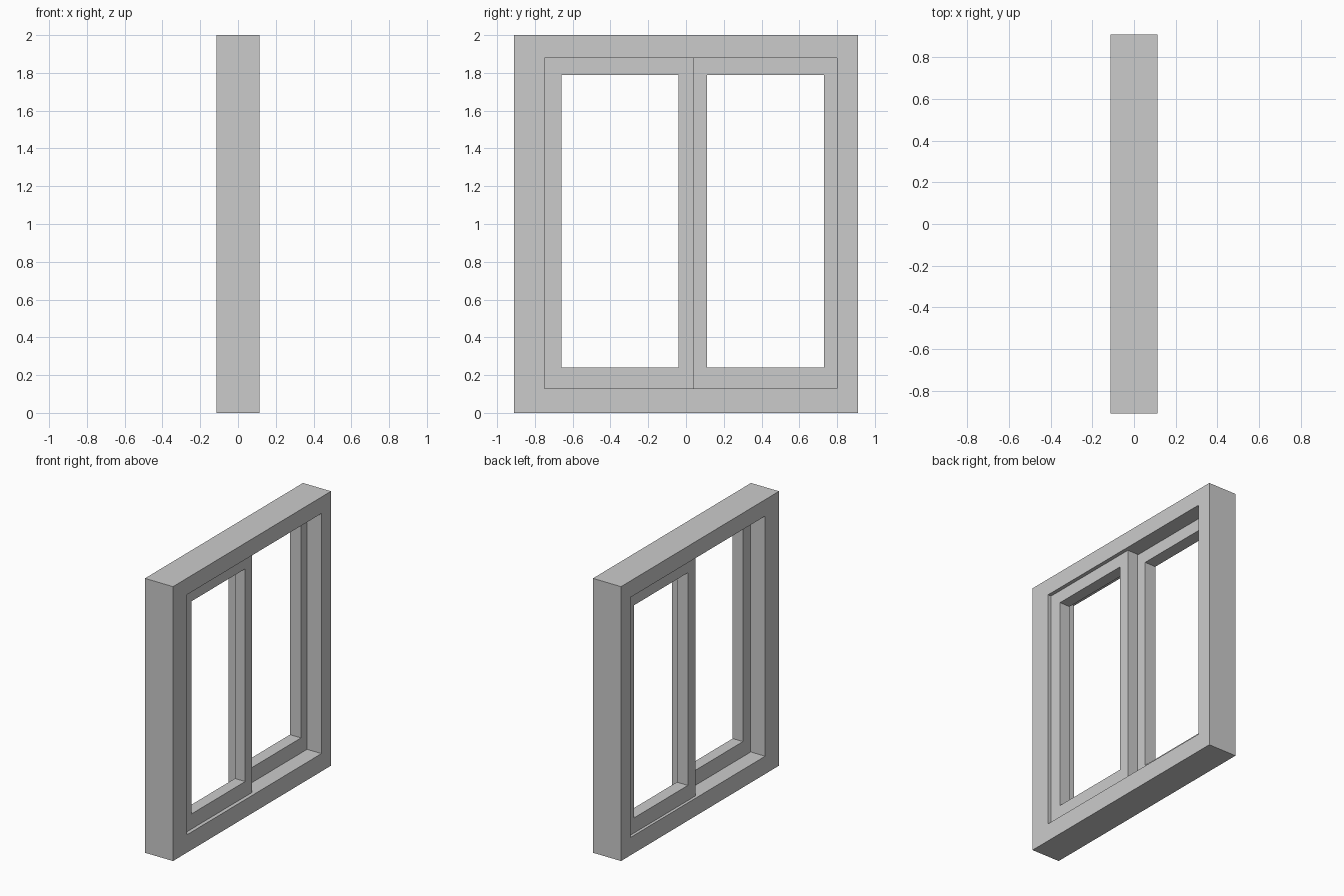
import bpy
import bmesh

cube = bpy.data.objects.get("Cube")
if cube:
    bpy.data.objects.remove(cube, do_unlink=True)

# Single grey finish
grey = bpy.data.materials.new("window grey")
grey.use_nodes = True
colour = (0.6, 0.6, 0.6, 1)
grey.diffuse_color = colour
grey.node_tree.nodes["Principled BSDF"].inputs["Base Color"].default_value = colour


def rectangular_frame(name, outer, inner, x_back, x_front):
    """Extrude a rectangular ring along x; outer and inner are (y0, y1, z0, z1)."""
    bm = bmesh.new()

    def loop(rect):
        y0, y1, z0, z1 = rect
        corners = ((y0, z0), (y1, z0), (y1, z1), (y0, z1))
        return [bm.verts.new((x_back, y, z)) for y, z in corners]

    a, b = loop(outer), loop(inner)
    for i in range(4):
        j = (i + 1) % 4
        bm.faces.new((a[i], a[j], b[j], b[i]))
    ring = bmesh.ops.extrude_face_region(bm, geom=bm.faces[:])["geom"]
    moved = [v for v in ring if isinstance(v, bmesh.types.BMVert)]
    bmesh.ops.translate(bm, verts=moved, vec=(x_front - x_back, 0, 0))
    bmesh.ops.recalc_face_normals(bm, faces=bm.faces[:])
    mesh = bpy.data.meshes.new(name)
    bm.to_mesh(mesh)
    bm.free()
    mesh.materials.append(grey)
    obj = bpy.data.objects.new(name, mesh)
    bpy.context.collection.objects.link(obj)
    return obj


# Fixed outer frame
rectangular_frame("outer_frame", (-0.91, 0.91, 0, 2), (-0.75, 0.80, 0.13, 1.88), -0.113, 0.113)

# Two sliding sashes on neighbouring tracks, overlapping in the middle
rectangular_frame("left_track_sash", (-0.75, 0.04, 0.13, 1.88), (-0.66, -0.04, 0.24, 1.79), 0.003, 0.086)
rectangular_frame("right_track_sash", (0.02, 0.80, 0.13, 1.88), (0.11, 0.73, 0.24, 1.79), -0.092, -0.003)
